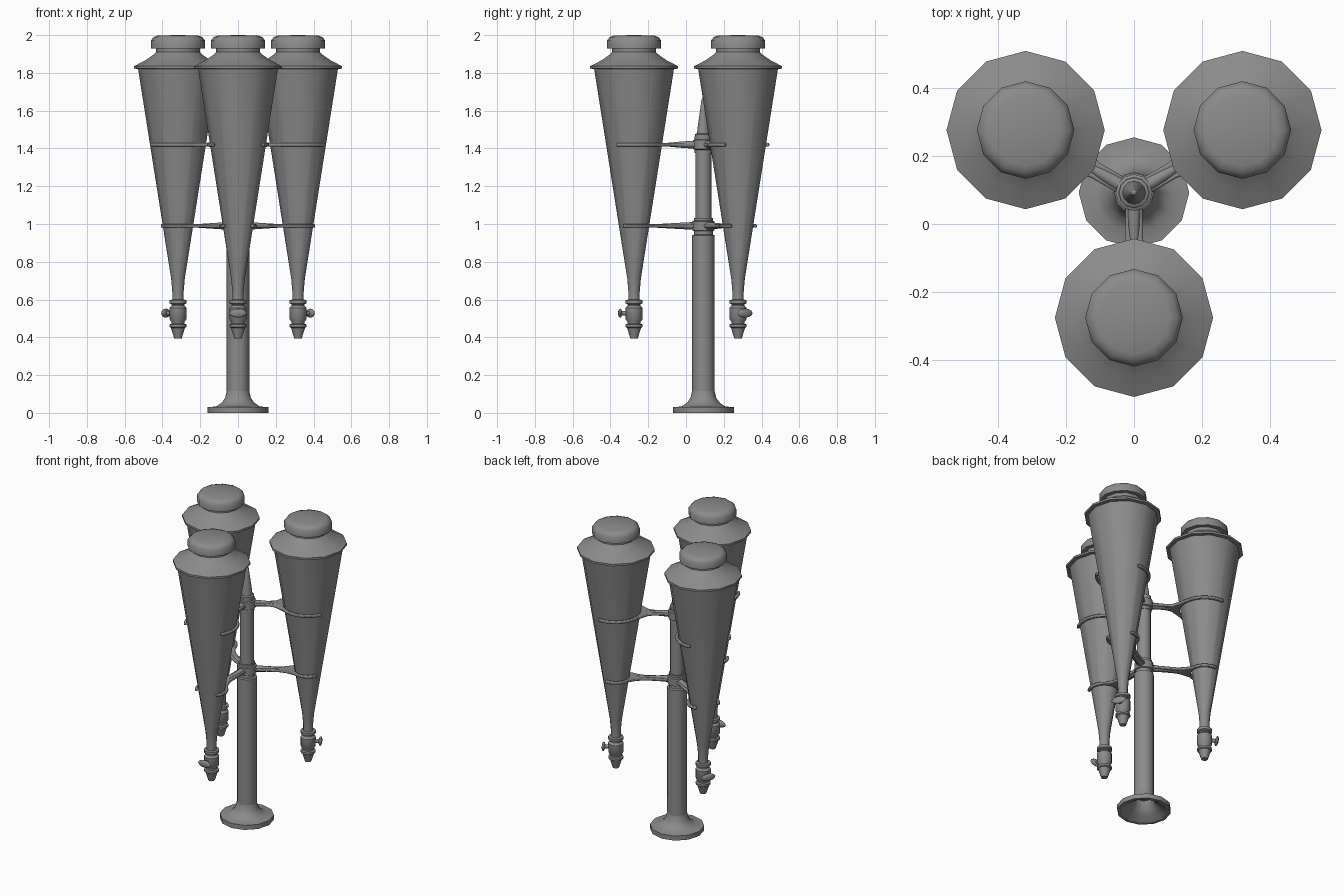
import bpy, bmesh, math
from mathutils import Matrix, Vector

cube = bpy.data.objects.get("Cube")
if cube:
    bpy.data.objects.remove(cube)

grey = bpy.data.materials.new("iron_grey")
grey.use_nodes = True
colour = (0.26, 0.26, 0.26, 1)
grey.diffuse_color = colour
grey.node_tree.nodes["Principled BSDF"].inputs["Base Color"].default_value = colour

POST = Vector((0, 0.092, 0))
REACH = 0.367       # post axis to lamp axis
SIDES = 12


def finish(name, bm, matrix, angle=40):
    bmesh.ops.remove_doubles(bm, verts=bm.verts, dist=0.0002)
    bmesh.ops.recalc_face_normals(bm, faces=bm.faces)
    mesh = bpy.data.meshes.new(name)
    bm.to_mesh(mesh)
    bm.free()
    mesh.materials.append(grey)
    obj = bpy.data.objects.new(name, mesh)
    bpy.context.collection.objects.link(obj)
    obj.matrix_world = matrix
    bpy.ops.object.select_all(action='DESELECT')
    obj.select_set(True)
    bpy.context.view_layer.objects.active = obj
    bpy.ops.object.shade_smooth_by_angle(angle=math.radians(angle))
    return obj


def lathe(name, profile, matrix, angle=40):
    """Spin (radius, height) pairs about the local z axis."""
    bm = bmesh.new()
    verts = [bm.verts.new((r, 0, z)) for r, z in profile]
    edges = [bm.edges.new(pair) for pair in zip(verts, verts[1:])]
    bmesh.ops.spin(bm, geom=verts + edges, cent=(0, 0, 0), axis=(0, 0, 1),
                   angle=math.tau, steps=SIDES, use_merge=False)
    return finish(name, bm, matrix, angle)


def fork(name, ring, past, z, matrix):
    """Open clamp: a flared stem from the post that hugs the lamp."""
    outer = ring + 0.018
    end = math.acos(past / ring)
    flare = math.pi - 0.6
    steps = 9
    arc = [end + (flare - end) * i / steps for i in range(steps + 1)]
    half = [(REACH + outer * math.cos(a), outer * math.sin(a)) for a in arc]
    tip = REACH - outer
    half += [(tip - 0.03, 0.035), (tip - 0.07, 0.025), (0.03, 0.025)]
    loop = half + [(x, -y) for x, y in reversed(half)]
    inner = [-end - (math.tau - 2 * end) * i / 20 for i in range(21)]
    loop += [(REACH + ring * math.cos(a), ring * math.sin(a)) for a in inner]
    bm = bmesh.new()
    face = bm.faces.new([bm.verts.new((x, y, z - 0.009)) for x, y in loop])
    new = bmesh.ops.extrude_face_region(bm, geom=[face])["geom"]
    bmesh.ops.translate(bm, vec=(0, 0, 0.018),
                        verts=[v for v in new if isinstance(v, bmesh.types.BMVert)])
    obj = finish(name, bm, matrix)
    bevel = obj.modifiers.new("soft_edges", 'BEVEL')
    bevel.width = 0.005
    bevel.segments = 2


# Post with hollow flared foot, collars and spire
at_post = Matrix.Translation(POST)
lathe("post_foot", [(0.14, 0.0), (0.162, 0.0), (0.162, 0.03), (0.115, 0.034),
                    (0.085, 0.055), (0.068, 0.08), (0.06, 0.115)], at_post)
lathe("post_foot_inside", [(0.14, 0.0), (0.1, 0.025), (0.07, 0.05), (0.05, 0.1),
                           (0, 0.1)], at_post)
lathe("lower_post", [(0.06, 0.115), (0.06, 0.94), (0.045, 0.945)], at_post)
lathe("upper_post", [(0.042, 0.94), (0.042, 1.39)], at_post)


def collar(name, z, r):
    lathe(name, [(0.04, z - 0.045), (r - 0.008, z - 0.045), (r - 0.008, z - 0.028),
                 (r, z - 0.024), (r, z + 0.024), (r - 0.008, z + 0.028),
                 (r - 0.008, z + 0.042), (0.03, z + 0.042)], at_post)


collar("lower_collar", 0.99, 0.058)
collar("upper_collar", 1.42, 0.054)
lathe("spire", [(0.044, 1.455), (0.044, 1.475), (0.034, 1.48), (0.028, 1.53),
                (0.018, 1.6), (0.01, 1.66), (0, 1.68)], at_post)

# Three lamps around the post
for side, turn in (("front", -90), ("left", 30), ("right", 150)):
    arm = at_post @ Matrix.Rotation(math.radians(turn), 4, 'Z')
    lamp = arm @ Matrix.Translation((REACH, 0, 0))

    lathe(side + "_lamp_cone",
          [(0.03, 0.595), (0.03, 0.64), (0.036, 0.71), (0.211, 1.82), (0.232, 1.823),
           (0.232, 1.836), (0.175, 1.865), (0.135, 1.892), (0.116, 1.91),
           (0.116, 1.935)], lamp)
    lathe(side + "_lamp_cap", [(0.11, 1.93), (0.143, 1.93), (0.143, 1.973),
                               (0.128, 1.99), (0.106, 1.998), (0, 2.0)], lamp, 70)
    lathe(side + "_lamp_nozzle",
          [(0, 0.395), (0.02, 0.395), (0.037, 0.45), (0.045, 0.455), (0.045, 0.468),
           (0.034, 0.472), (0.034, 0.482), (0.045, 0.495), (0.046, 0.555),
           (0.034, 0.568), (0.034, 0.575), (0.046, 0.58), (0.046, 0.597),
           (0.028, 0.6)], lamp)

    # Valve stem and oval wing handle, pointing away from the post
    outward = lamp @ Matrix.Translation((0, 0, 0.528)) @ Matrix.Rotation(math.pi / 2, 4, 'Y')
    lathe(side + "_valve_stem", [(0.012, 0.03), (0.012, 0.07)], outward)
    bm = bmesh.new()
    bmesh.ops.create_uvsphere(bm, u_segments=SIDES, v_segments=6, radius=1)
    bmesh.ops.scale(bm, vec=(0.011, 0.046, 0.024), verts=bm.verts)
    finish(side + "_valve_handle", bm, lamp @ Matrix.Translation((0.074, 0, 0.528)), 60)

    # Clamps with rounded stems
    for level, ring, past, z in (("lower", 0.082, 0.05, 0.99), ("upper", 0.148, 0.085, 1.42)):
        fork(f"{side}_{level}_clamp", ring, past, z, arm)
        stem = arm @ Matrix.Translation((0, 0, z)) @ Matrix.Rotation(math.pi / 2, 4, 'Y')
        lathe(f"{side}_{level}_stem", [(0.021, 0.04), (0.018, 0.1),
                                       (0.008, REACH - ring - 0.01)], stem)
